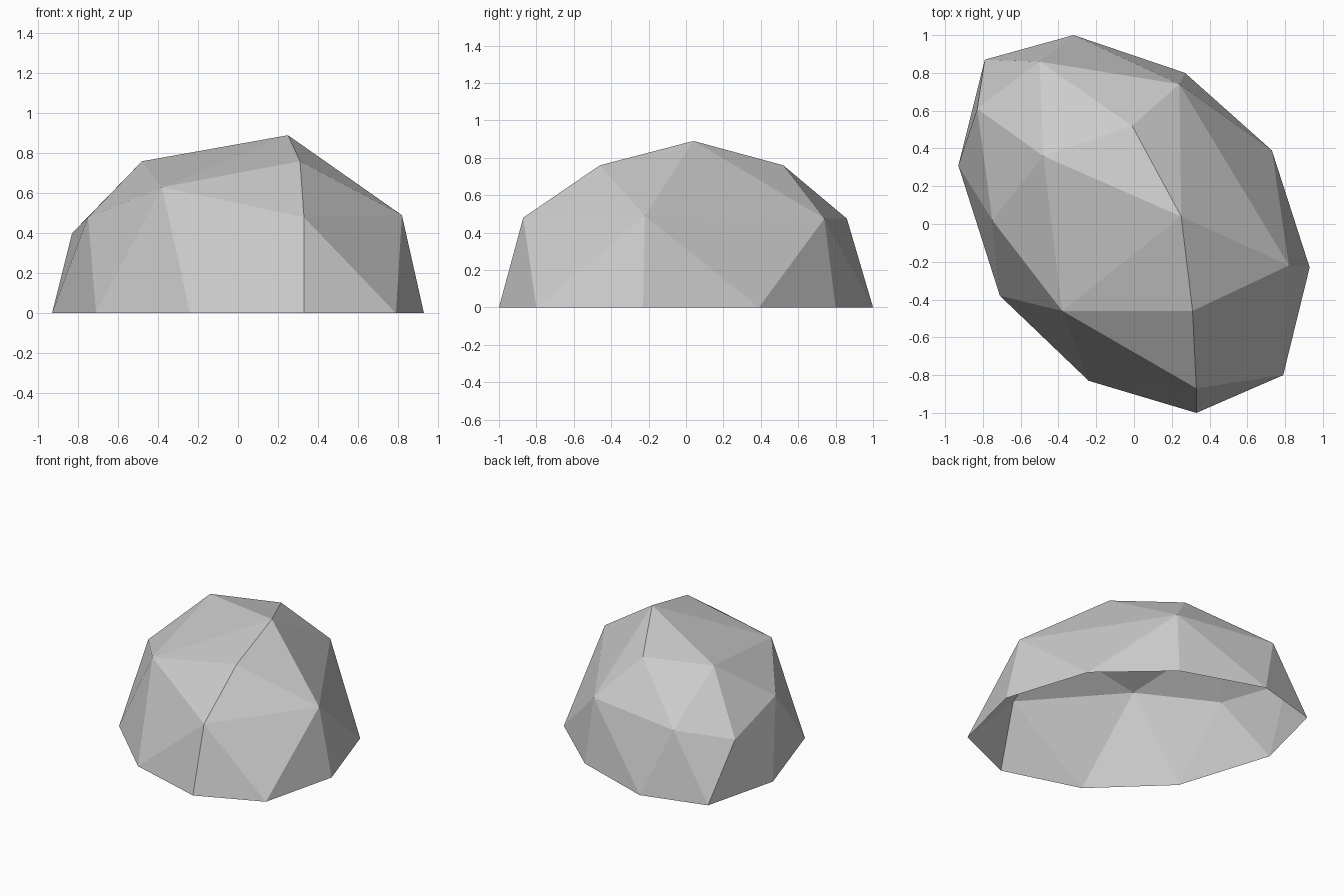
import bpy
import bmesh

# Remove the default cube
default_cube = bpy.data.objects.get("Cube")
if default_cube:
    bpy.data.objects.remove(default_cube, do_unlink=True)


def make_material(name, colour):
    """One flat colour for viewport and render."""
    material = bpy.data.materials.new(name)
    material.use_nodes = True
    material.diffuse_color = colour
    shader = material.node_tree.nodes["Principled BSDF"]
    shader.inputs["Base Color"].default_value = colour
    shader.inputs["Roughness"].default_value = 0.9
    return material


def build_faceted_dome(name, ground_ring, crown, material):
    """Wrap the corner points in flat facets, then open the underside."""
    bm = bmesh.new()
    for x, y in ground_ring:
        bm.verts.new((x, y, 0))
    for corner in crown:
        bm.verts.new(corner)
    bmesh.ops.convex_hull(bm, input=bm.verts[:])

    # Open underside
    underside = [face for face in bm.faces
                 if all(vert.co.z < 0.01 for vert in face.verts)]
    bmesh.ops.delete(bm, geom=underside, context="FACES")
    bmesh.ops.recalc_face_normals(bm, faces=bm.faces[:])

    # Outward facing shell
    bm.faces.ensure_lookup_table()
    highest = max(bm.faces, key=lambda face: face.calc_center_median().z)
    if highest.normal.z < 0:
        bmesh.ops.reverse_faces(bm, faces=bm.faces[:])

    mesh = bpy.data.meshes.new(name)
    bm.to_mesh(mesh)
    bm.free()
    mesh.materials.append(material)
    rock = bpy.data.objects.new(name, mesh)
    bpy.context.collection.objects.link(rock)
    return rock


# Outline where the rock meets the ground
ground_ring = [
    (-0.32, 1.0), (0.27, 0.8), (0.73, 0.39), (0.93, -0.23), (0.79, -0.8),
    (0.33, -1.0), (-0.24, -0.83), (-0.71, -0.38), (-0.93, 0.31), (-0.79, 0.87),
]

# Shoulder corners, then the top corners
shoulder = [
    (0.24, 0.74, 0.475), (-0.5, 0.86, 0.475), (-0.83, 0.61, 0.4),
    (-0.75, 0.02, 0.48), (-0.38, -0.46, 0.63), (0.33, -0.87, 0.48),
    (0.82, -0.22, 0.49),
]
top = [(0.25, 0.04, 0.89), (-0.01, 0.52, 0.76),
       (-0.48, 0.36, 0.76), (0.31, -0.46, 0.76)]

stone_grey = make_material("stone grey", (0.6, 0.6, 0.6, 1))
build_faceted_dome("rock", ground_ring, shoulder + top, stone_grey)
